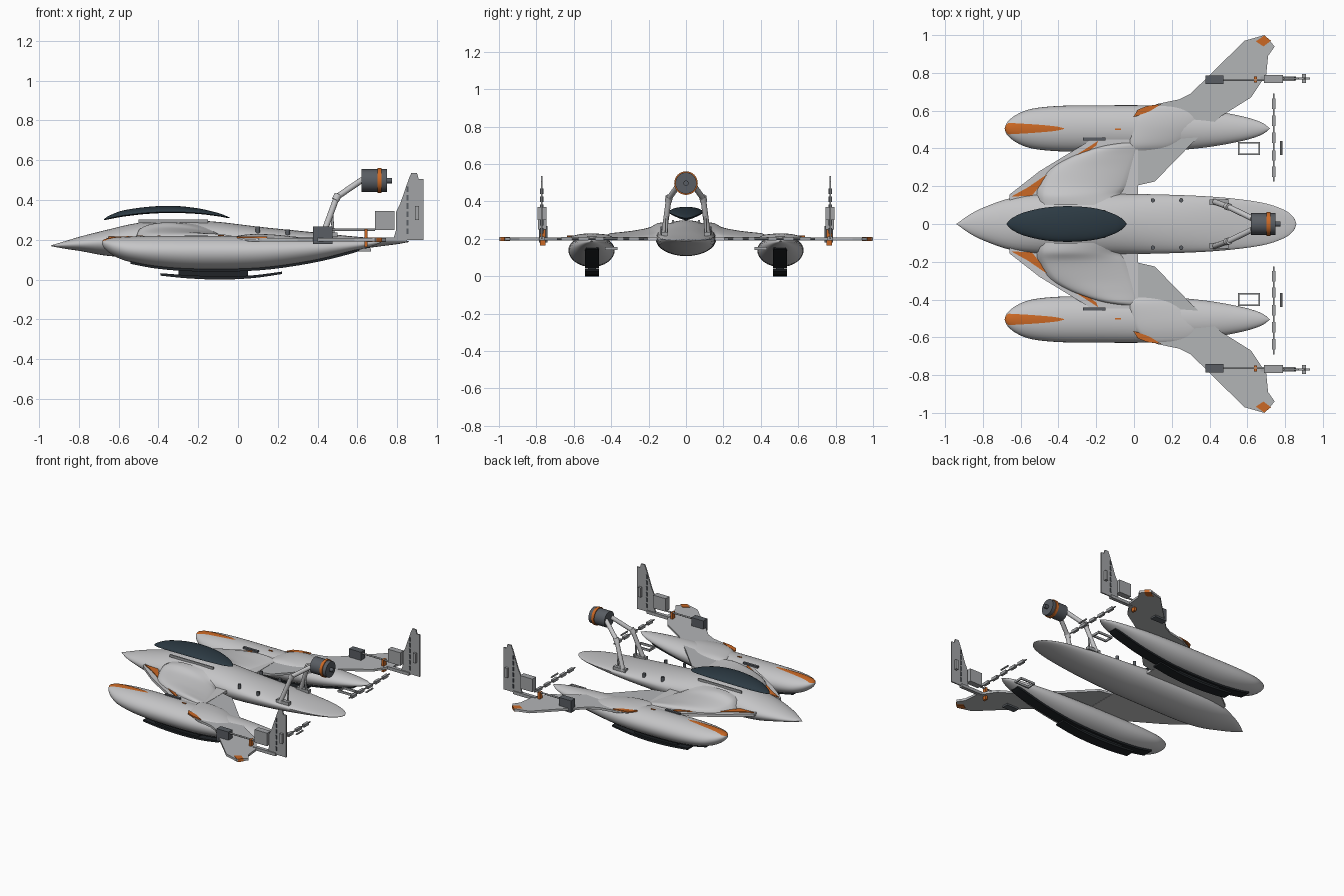
import bpy, bmesh
from math import sin, cos, pi, sqrt
from mathutils import Vector

if "Cube" in bpy.data.objects:
    bpy.data.objects.remove(bpy.data.objects["Cube"])


def material(name, *rgb):
    m = bpy.data.materials.new(name)
    m.use_nodes = True
    m.diffuse_color = (*rgb, 1)
    m.node_tree.nodes["Principled BSDF"].inputs["Base Color"].default_value = (*rgb, 1)
    return m


HULL = material("hull grey", .56, .56, .57)
WING = material("wing grey", .45, .46, .47)
PANEL = material("panel grey", .36, .37, .38)
DARK = material("dark grey", .10, .11, .125)
ORANGE = material("orange", .6, .14, .018)
GLASS = material("navy glass", .025, .042, .056)
BLACK = material("skid black", .014, .017, .02)


def finish(name, bm, mat, mirror=False, smooth=False):
    bmesh.ops.recalc_face_normals(bm, faces=bm.faces)
    mesh = bpy.data.meshes.new(name)
    bm.to_mesh(mesh)
    bm.free()
    mesh.materials.append(mat)
    ob = bpy.data.objects.new(name, mesh)
    bpy.context.collection.objects.link(ob)
    if mirror:
        mod = ob.modifiers.new("mirror", 'MIRROR')
        mod.use_axis = (False, True, False)
        mod.use_mirror_merge = False
    if smooth:
        bpy.ops.object.select_all(action='DESELECT')
        ob.select_set(True)
        bpy.context.view_layer.objects.active = ob
        bpy.ops.object.shade_smooth_by_angle(angle=.7)
    return ob


def refine(stations, n=6):
    """Catmull-Rom resampling of a list of stations."""
    pts = [Vector(s) for s in stations]
    out = []
    for i in range(len(pts) - 1):
        b, c = pts[i], pts[i + 1]
        a = pts[i - 1] if i else b
        d = pts[i + 2] if i + 2 < len(pts) else c
        for k in range(n):
            t = k / n
            out.append(b + (c - a) * (t / 2) + (a * 2 - b * 5 + c * 4 - d) * (t * t / 2)
                       + (b * 3 - a - c * 3 + d) * (t ** 3 / 2))
    return out + [pts[-1]]


def bridge(bm, rings, closed=True):
    rows = [[bm.verts.new(p) for p in r] for r in rings]
    n = len(rows[0])
    for a, b in zip(rows, rows[1:]):
        for j in range(n if closed else n - 1):
            bm.faces.new((a[j], a[(j + 1) % n], b[(j + 1) % n], b[j]))
    if closed:
        bm.faces.new(rows[0])
        bm.faces.new(rows[-1])


def loft(name, stations, mat, y=0, mirror=False, segs=32):
    """Stations: x, half width, widest z, top z, bottom z."""
    bm = bmesh.new()
    rings = []
    for x, w, zm, zt, zb in refine(stations):
        ring = []
        for j in range(segs):
            s, c = sin(2 * pi * j / segs), cos(2 * pi * j / segs)
            ring.append((x, y + max(w, .001) * c, zm + s * (zt - zm if s > 0 else zm - zb)))
        rings.append(ring)
    bridge(bm, rings)
    return finish(name, bm, mat, mirror, True)


def ribbon(name, stations, mat, y, mirror=True):
    """Curved bar. Stations: x, half width, bottom z, top z."""
    bm = bmesh.new()
    bridge(bm, [[(x, y - w, a), (x, y + w, a), (x, y + w, b), (x, y - w, b)]
                for x, w, a, b in refine(stations, 4)])
    return finish(name, bm, mat, mirror, True)


def bulge(name, stations, mat, base=.2):
    """Blended hump. Stations: y, front x, rear x, top z."""
    bm = bmesh.new()
    bridge(bm, [[(x0 + (x1 - x0) * k / 20, y,
                  base + (zt - base) * abs(sin(pi * (k / 20) ** .65)) ** .6) for k in range(21)]
                for y, x0, x1, zt in refine(stations, 5)], False)
    return finish(name, bm, mat, True, True)


def plate(name, outline, lo, hi, mat, upright=False):
    """Outline extruded in z, or in y when upright."""
    bm = bmesh.new()
    bridge(bm, [[(a, h, b) if upright else (a, b, h) for a, b in outline] for h in (lo, hi)])
    return finish(name, bm, mat, True)


def box(name, x, y, z, mat, mirror=True):
    bm = bmesh.new()
    bridge(bm, [[(x[0], y[0], h), (x[1], y[0], h), (x[1], y[1], h), (x[0], y[1], h)] for h in z])
    return finish(name, bm, mat, mirror)


def tube(name, a, b, r, mat, mirror=False, segs=20):
    a, b = Vector(a), Vector(b)
    bm = bmesh.new()
    bmesh.ops.create_cone(bm, cap_ends=True, segments=segs, radius1=r, radius2=r, depth=(b - a).length)
    bm.transform((b - a).to_track_quat('Z', 'Y').to_matrix().to_4x4())
    bmesh.ops.translate(bm, verts=bm.verts, vec=(a + b) / 2)
    return finish(name, bm, mat, mirror, True)


# Fuselage and floating canopy
loft("fuselage", [(-.94, 0, .17, .172, .168), (-.87, .05, .175, .193, .155), (-.79, .09, .18, .217, .143),
                  (-.66, .135, .188, .25, .12), (-.5, .158, .195, .285, .11), (-.3, .162, .2, .3, .108),
                  (-.1, .16, .2, .29, .108), (.11, .157, .2, .265, .11), (.36, .148, .2, .24, .125),
                  (.55, .132, .198, .22, .145), (.7, .108, .195, .207, .165), (.8, .072, .192, .2, .178),
                  (.845, .035, .191, .196, .186), (.86, 0, .19, .192, .189)], HULL)
loft("canopy", [(-.675, 0, .3, .302, .298), (-.65, .028, .308, .32, .303), (-.58, .062, .322, .347, .316),
                (-.46, .088, .336, .365, .33), (-.33, .094, .34, .371, .335), (-.2, .082, .335, .358, .33),
                (-.1, .05, .322, .335, .318), (-.055, .02, .313, .318, .31), (-.04, 0, .31, .311, .309)], GLASS)
box("canopy_rail", (-.5, -.15), (.065, .075), (.285, .302), PANEL)
for x, z in ((.1, .252), (.25, .238)):
    tube("deck_stud", (x, .125, z - .03), (x, .125, z + .014), .011, DARK, True, 12)

# Pods with nose stripes and belly skids
POD = [(-.685, 0, .185, .187, .183), (-.67, .035, .18, .2, .155), (-.62, .075, .165, .21, .117),
       (-.54, .105, .15, .216, .088), (-.4, .12, .143, .22, .063), (-.2, .123, .14, .22, .05),
       (.1, .122, .142, .218, .055), (.36, .102, .155, .214, .09), (.56, .068, .17, .207, .137),
       (.67, .035, .181, .2, .167), (.72, 0, .188, .19, .186)]
loft("pod", POD, HULL, .505, True)
bm = bmesh.new()
strip = []
for x, w, zm, zt, zb in refine(POD):
    if x < -.37:
        half = min(w * .75, .028 * sqrt(max(0, (-.37 - x) / .25)))
        strip.append([(x, .505 + half * k / 4, zm + (zt - zm) * sqrt(1 - (half * k / 4 / max(w, .001)) ** 2) + .003)
                      for k in range(-4, 5)])
bridge(bm, strip, False)
finish("pod_nose_stripe", bm, ORANGE, True, True)
ribbon("belly_strip", [(x, .037, zb - .009, zb + .012) for x, w, zm, zt, zb in POD[3:9]]
       + [(.61, .03, .146, .16)], BLACK, .502)
ribbon("lower_skid", [(-.39, .037, .02, .032), (-.25, .037, .006, .022), (-.08, .037, 0, .016),
                      (.08, .037, .008, .022), (.22, .037, .028, .04)], BLACK, .502)
box("skid_mount", (-.3, .05), (.48, .524), (.012, .06), BLACK)

# Wings, blended humps and orange edge markings
plate("inner_wing", [(-.66, .1), (-.66, .155), (-.5, .28), (-.22, .45), (.02, .45), (.02, .1)], .19, .21, HULL)
plate("outer_wing", [(-.05, .12), (-.1, .47), (0, .57), (.12, .635), (.24, .66), (.3, .69), (.585, .97), (.69, 1),
                     (.745, .94), (.71, .89), (.7, .79), (.62, .67), (.46, .57), (.3, .42), (.11, .225), (0, .2)],
      .192, .208, WING)
bulge("wing_root_hump", [(.1, -.52, .0, .288), (.15, -.52, -.06, .284), (.2, -.51, -.03, .26),
                         (.29, -.45, .0, .243), (.36, -.33, .02, .235), (.41, -.18, .03, .228),
                         (.43, -.06, .02, .21)], HULL)
bulge("pod_hump", [(.38, 0, .1, .202), (.42, -.03, .22, .222), (.5, -.02, .32, .229),
                   (.56, 0, .34, .226), (.61, .05, .29, .215), (.63, .1, .2, .205)], HULL)
plate("leading_edge_stripe", [(-.65, .145), (-.56, .195), (-.4, .305), (-.19, .44), (-.2, .415), (-.39, .28),
                              (-.5, .2), (-.54, .15)], .208, .216, ORANGE)
plate("pod_edge_stripe", [(-.005, .565), (.02, .605), (.07, .625), (.145, .635), (.08, .595)], .208, .217, ORANGE)
plate("tip_marker", [(.685, .94), (.725, .97), (.69, .998), (.645, .967)], .189, .211, ORANGE)
box("wing_slot", (-.27, -.15), (.441, .459), (.205, .222), DARK)
box("pod_tick", (-.1, -.07), (.497, .505), (.215, .224), ORANGE)

# Tail fins with boxes, ribs and the forward sensor arms
plate("tail_fin", [(.78, .2), (.795, .25), (.795, .34), (.815, .38), (.86, .51), (.872, .537), (.9, .537),
                   (.908, .507), (.932, .507), (.932, .2)], .766, .775, PANEL, True)
box("fin_housing", (.688, .788), (.747, .79), (.25, .345), PANEL)
box("fin_base", (.67, .85), (.757, .782), (.19, .212), PANEL)
box("fin_panel", (.89, .91), (.747, .794), (.3, .37), PANEL)
for i in range(6):
    z = .23 + i * .042
    box("fin_rib", (.848, .858), (.761, .78), (z, z + .028), DARK)
box("arm_box", (.378, .475), (.74, .787), (.18, .268), DARK)
tube("arm_rod", (.47, .763, .25), (.69, .763, .25), .006, PANEL, True, 10)
box("arm_clamp", (.635, .652), (.75, .78), (.165, .255), ORANGE)

# Hinge rods and open frames behind the pods
tube("hinge_rod", (.74, .225, .2), (.74, .69, .2), .005, PANEL, True, 10)
for y in (.25, .335, .43, .52, .61):
    box("hinge_sleeve", (.731, .75), (y, y + .055), (.19, .21), PANEL)
tube("hinge_link", (.78, .365, .2), (.78, .44, .2), .006, PANEL, True, 8)
for y in (.365, .425):
    box("frame_side", (.55, .668), (y, y + .008), (.14, .156), PANEL)
for x in (.55, .66):
    box("frame_end", (x, x + .008), (.365, .433), (.14, .156), PANEL)

# Engine carried on two bent legs
tube("engine_drum", (.62, 0, .498), (.748, 0, .498), .057, DARK, segs=32)
tube("engine_band", (.702, 0, .498), (.722, 0, .498), .063, ORANGE, segs=32)
tube("engine_shaft", (.745, 0, .498), (.775, 0, .498), .014, DARK)
knee = (.497, .092, .415)
tube("leg_lower", (.425, .118, .22), knee, .015, HULL, True)
tube("leg_upper", knee, (.625, .03, .502), .015, HULL, True)
tube("leg_brace", (.48, .105, .22), (.47, .1, .35), .007, PANEL, True, 10)
tube("leg_knee", (.49, .094, .4), (.504, .09, .428), .019, HULL, True)
box("leg_foot", (.4, .5), (.1, .13), (.215, .238), PANEL)
